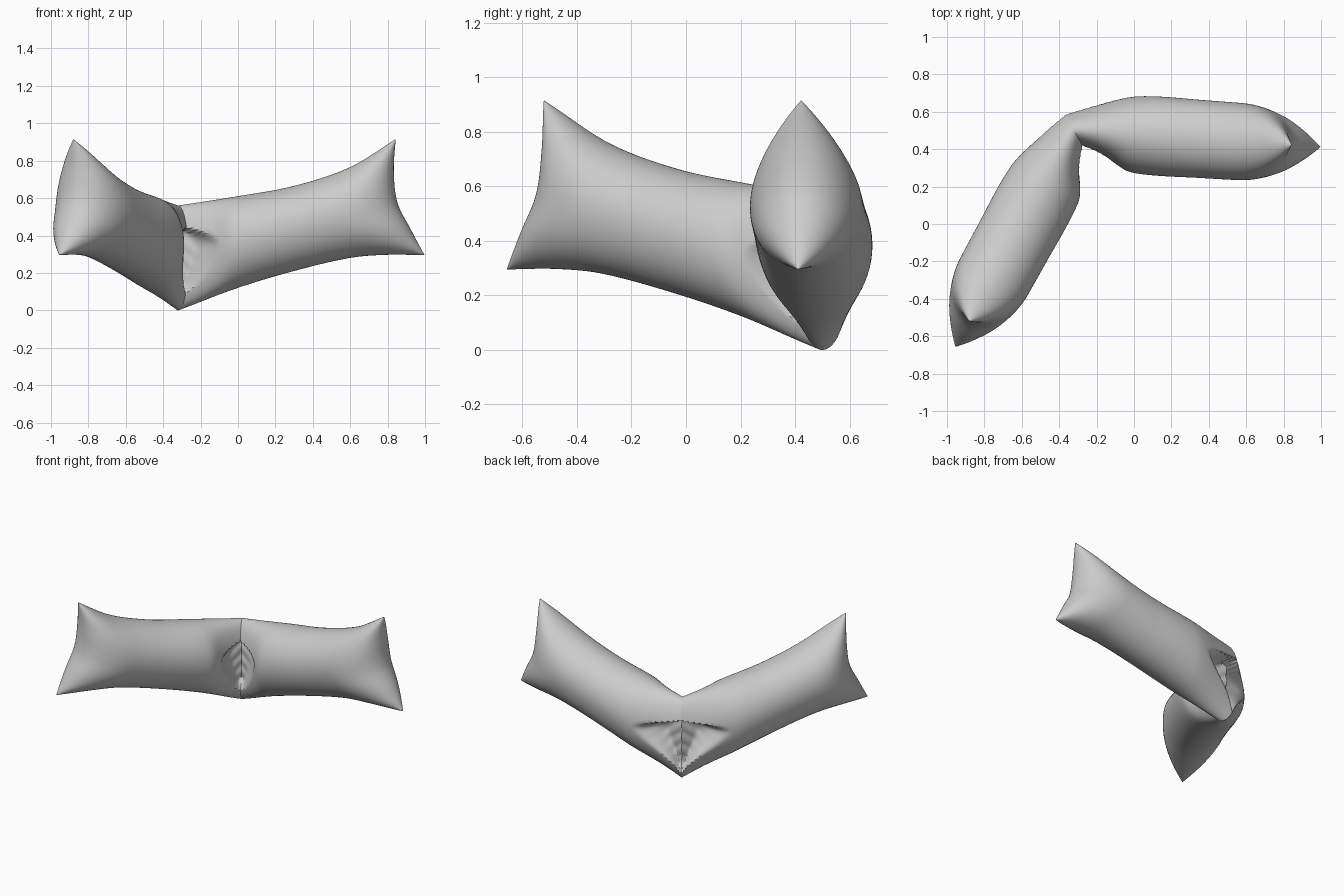
import bpy, bmesh, math
from mathutils import Vector

if "Cube" in bpy.data.objects:
    bpy.data.objects.remove(bpy.data.objects["Cube"])

# Smooth curve through (x, y) points (cubic Hermite)
def curve(pts, x):
    n = len(pts)
    x = min(max(x, pts[0][0]), pts[-1][0])
    i = 0
    while i < n - 2 and x > pts[i + 1][0]:
        i += 1
    def slope(k):
        a, b = pts[max(k - 1, 0)], pts[min(k + 1, n - 1)]
        return (b[1] - a[1]) / (b[0] - a[0])
    (x0, y0), (x1, y1) = pts[i], pts[i + 1]
    d = x1 - x0
    f = (x - x0) / d
    return ((2*f**3 - 3*f*f + 1) * y0 + (f**3 - 2*f*f + f) * d * slope(i)
            + (3*f*f - 2*f**3) * y1 + (f**3 - f*f) * d * slope(i + 1))

JOINT = Vector((-0.32, 0.5, 0))
ALONG = Vector((0.998, -0.067, 0))        # direction of the right arm
ACROSS = Vector((-0.067, -0.998, 0))      # toward the inner side
FOLD = Vector((0.48, -0.877, 0))          # mirror plane direction
NORMAL = Vector((0.877, 0.48, 0))

TOP = [(0, .56), (.32, .61), (.62, .665), (.92, .765), (1.165, .915)]
BOTTOM = [(0, 0), (.32, .12), (.62, .21), (.92, .28), (1.12, .297), (1.32, .295)]
END = [(-1, 1.32), (-.55, 1.245), (-.1, 1.175), (.45, 1.155), (1, 1.165)]
WIDTH = [(0, .115), (.15, .16), (.34, .206), (.7, .208), (1.32, .2)]
DENT_IN = [(0.09, 0), (.16, .07), (.34, .2), (.39, .16), (.44, 0)]
DENT_OUT = [(0.05, 0), (.12, .06), (.33, .27), (.38, .22), (.43, 0)]

def point(u, theta):
    t, side = -math.cos(theta), math.sin(theta)
    s_end = curve(END, t)
    s = u * s_end
    zb, zt = curve(BOTTOM, u * 1.32), curve(TOP, u * 1.165)
    z = zb + (zt - zb) * (t + 1) / 2
    # puffed thickness, closing to a seam at the end
    e = min((1 - u) * s_end / .3, 1)
    h = curve(WIDTH, s) * side * math.sqrt(max(0, 1 - (1 - e) ** 2.4))
    # crumpled dent beside the fold
    w = max(curve(DENT_IN if side > 0 else DENT_OUT, z), 0)
    if s < w:
        f = 1 - s / w
        f = min(1, f * 1.5)
        depth = min(1, w / .06)
        pleat = .1 * abs(math.sin(z * 38 + s * 30)) * f * (1 - s / w)
        h *= 1 - depth * (.85 * f * f * (3 - 2 * f) - pleat)
    # shear the section onto the mirror plane near the fold
    k = max(0, 1 - s / .34)
    k = k * k * (3 - 2 * k)
    p = JOINT + ALONG * s + ACROSS.lerp(FOLD, k) * h
    p.z = z
    return p

def mirrored(p):
    return p - 2 * (p - JOINT).dot(Vector(NORMAL)) * NORMAL

# Bent inflated tube: one arm, then its mirror image, welded at the fold
NU, NT = 100, 96
bm = bmesh.new()
for flip in (False, True):
    rings = []
    for i in range(NU + 1):
        u = .5 - .5 * math.cos(math.pi * i / NU)
        ring = []
        for j in range(NT):
            p = point(u, 2 * math.pi * j / NT)
            if flip:
                z = p.z
                p = mirrored(Vector((p.x, p.y, 0)))
                p.z = z
            # keep both halves exactly on the shared fold plane
            if i == 0:
                p -= (p - JOINT).dot(NORMAL) * NORMAL
            ring.append(bm.verts.new(p))
        rings.append(ring)
    for a, b in zip(rings, rings[1:]):
        for j in range(NT):
            k = (j + 1) % NT
            bm.faces.new((a[j], a[k], b[k], b[j]))
bmesh.ops.remove_doubles(bm, verts=bm.verts, dist=0.0003)
bmesh.ops.recalc_face_normals(bm, faces=bm.faces)

mesh = bpy.data.meshes.new("bent_inflated_tube")
bm.to_mesh(mesh)
bm.free()
obj = bpy.data.objects.new("bent_inflated_tube", mesh)
bpy.context.collection.objects.link(obj)
bpy.context.view_layer.objects.active = obj
obj.select_set(True)
bpy.ops.object.shade_smooth_by_angle(angle=math.radians(40))
